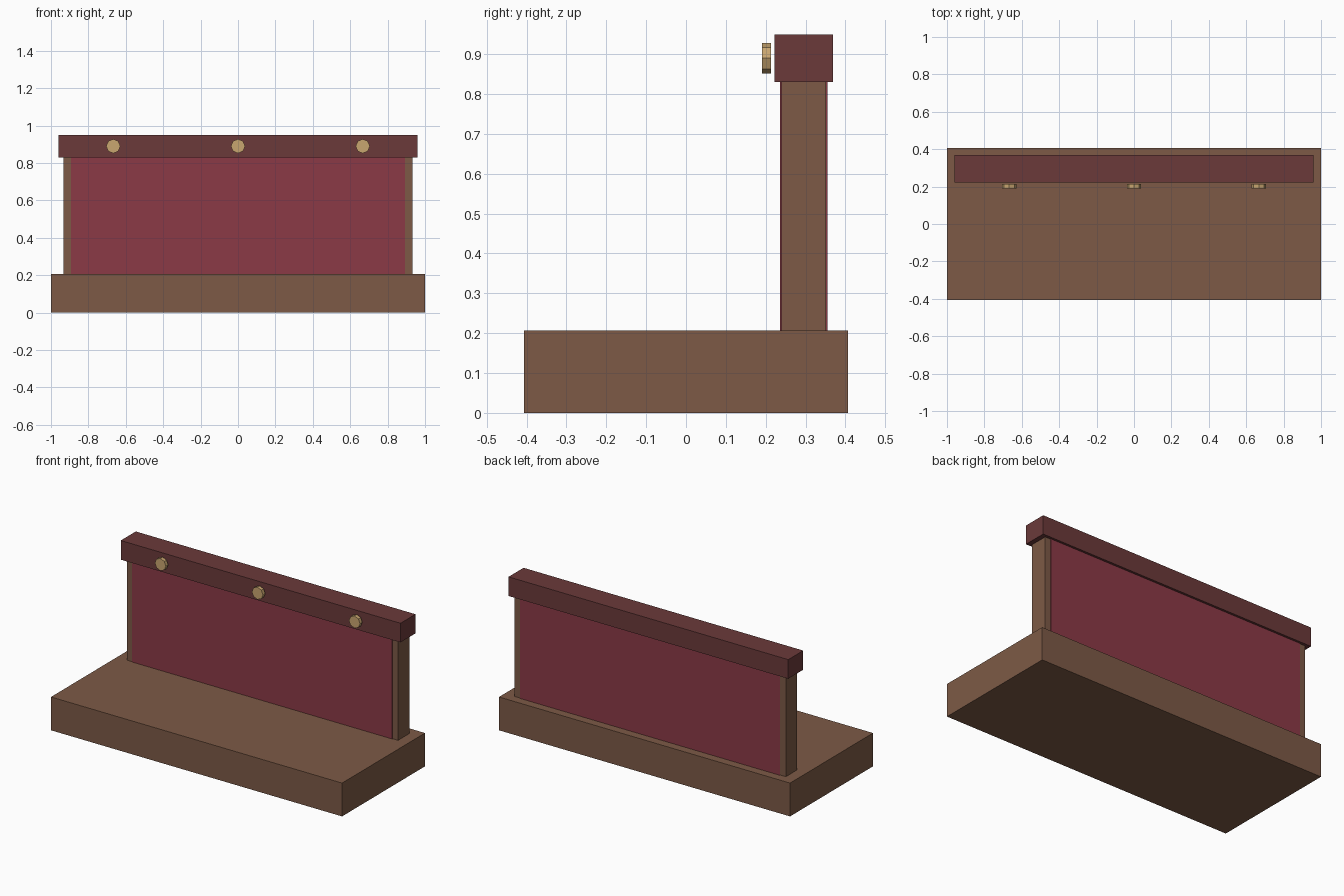
import bpy
import math

cube = bpy.data.objects.get("Cube")
if cube:
    bpy.data.objects.remove(cube, do_unlink=True)


def material(name, hex_code):
    # sRGB hex to linear colour
    srgb = [c / 255 for c in bytes.fromhex(hex_code)]
    colour = [((c + 0.055) / 1.055) ** 2.4 for c in srgb] + [1]
    mat = bpy.data.materials.new(name)
    mat.use_nodes = True
    mat.diffuse_color = colour
    mat.node_tree.nodes["Principled BSDF"].inputs["Base Color"].default_value = colour
    return mat


wood = material("brown wood", "7d5a46")
fabric = material("crimson fabric", "8b3a46")
trim = material("dark maroon", "6b3a3a")
gold = material("pale gold", "c9a670")


def finish(name, mat):
    obj = bpy.context.object
    obj.name = name
    obj.data.materials.append(mat)
    bpy.ops.object.transform_apply(location=False, rotation=True, scale=True)
    return obj


def box(name, half_width, y0, y1, z0, z1, mat):
    bpy.ops.mesh.primitive_cube_add(size=1, location=(0, (y0 + y1) / 2, (z0 + z1) / 2))
    bpy.context.object.scale = (2 * half_width, y1 - y0, z1 - z0)
    return finish(name, mat)


# Seat platform, back board, upholstery on both sides and the top rail
box("base", 1.0, -0.407, 0.407, 0, 0.207, wood)
box("back_board", 0.932, 0.24, 0.351, 0.207, 0.83, wood)
box("back_panel", 0.893, 0.236, 0.355, 0.207, 0.83, fabric)
box("top_rail", 0.961, 0.222, 0.369, 0.83, 0.949, trim)

# Octagonal studs in front of the rail
for side, x in (("right", -0.667), ("middle", 0), ("left", 0.667)):
    bpy.ops.mesh.primitive_cylinder_add(
        vertices=8, radius=0.038, depth=0.023,
        location=(x, 0.202, 0.89), rotation=(math.pi / 2, 0, 0))
    finish(side + "_stud", gold)
